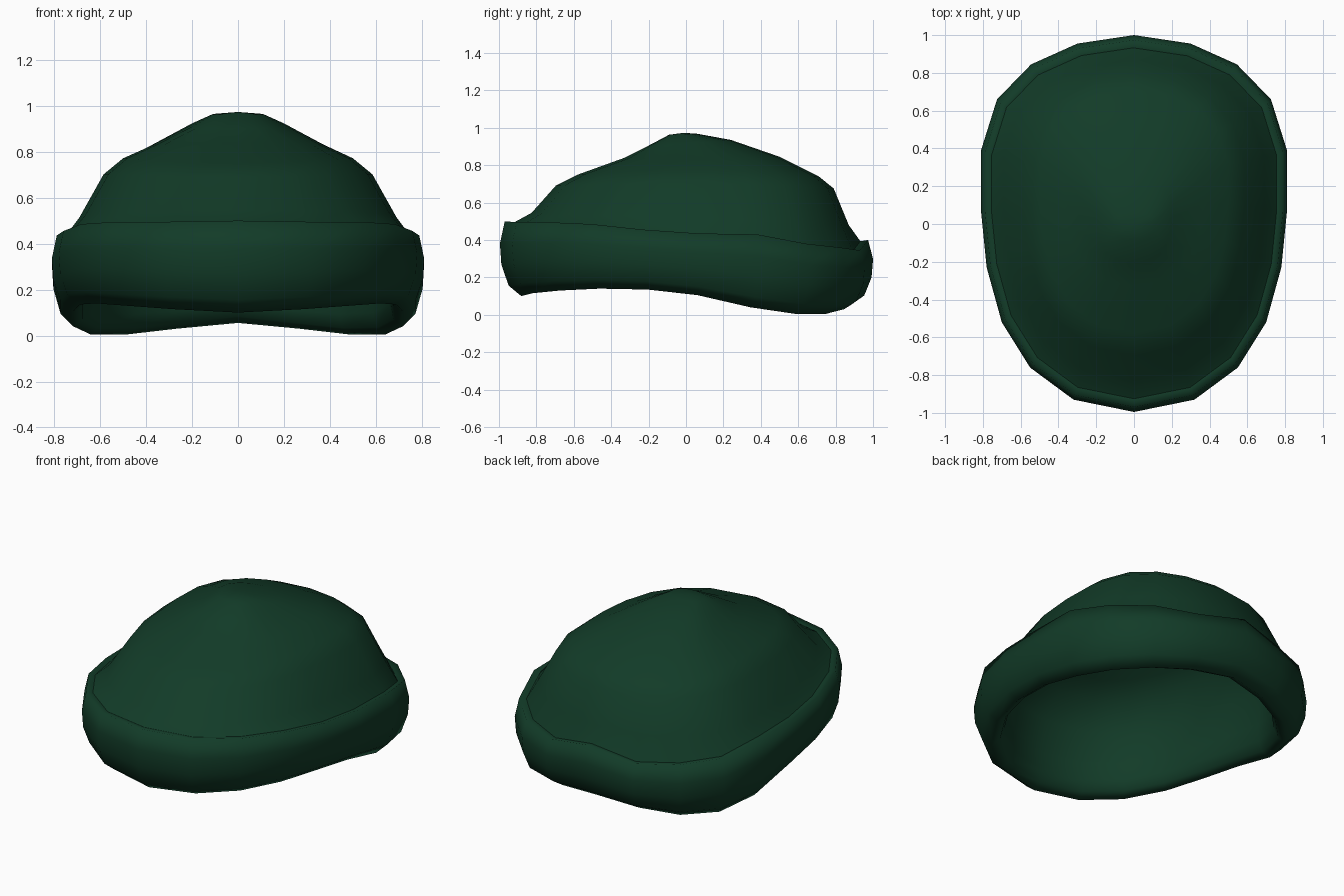
import bpy

if "Cube" in bpy.data.objects:
    bpy.data.objects.remove(bpy.data.objects["Cube"])

# One green knit colour
green = bpy.data.materials.new("dark green knit")
green.diffuse_color = (0.006, 0.044, 0.021, 1)
green.use_nodes = True
green.node_tree.nodes["Principled BSDF"].inputs["Base Color"].default_value = green.diffuse_color

# Half plan of the hat from back to front: x, y, cuff bottom z, cuff top z
HALF = [
    (0.00, 1.00, 0.055, 0.40), (0.30, 0.955, 0.03, 0.345), (0.545, 0.845, 0.005, 0.36),
    (0.725, 0.66, 0.005, 0.38), (0.81, 0.39, 0.04, 0.43), (0.81, 0.07, 0.105, 0.435),
    (0.78, -0.23, 0.135, 0.455), (0.70, -0.52, 0.14, 0.485), (0.55, -0.76, 0.13, 0.495),
    (0.32, -0.93, 0.115, 0.495), (0.00, -0.995, 0.10, 0.50)]
PLAN = HALF + [(-x, y, b, t) for x, y, b, t in HALF[-2:0:-1]]
N = len(PLAN)


def cuff_ring(scale, height):
    """Ring at a fraction of the plan size and of the cuff height."""
    return [(x * scale, y * scale, b + (t - b) * height) for x, y, b, t in PLAN]


def crown_ring(front_y, front_z, side_x, side_z, back_y, back_z, shrink=1, drop=0):
    """Ring passing through given front, side and back points."""
    ring = []
    for x, y, _, _ in PLAN:
        t = (y + 1) / 2
        z = (front_z * (t - 0.6) * (t - 1) / 0.6 + side_z * t * (1 - t) / 0.24
             + back_z * t * (t - 0.6) / 0.4)
        ring.append((side_x * x / 0.81 * shrink,
                     (front_y + (back_y - front_y) * t) * shrink, z - drop))
    return ring


def build(name, rings, tip=None, flip=False):
    """Skin a stack of rings, optionally closed to a tip."""
    verts = [v for r in rings for v in r]
    faces = []
    for k in range(len(rings) - 1):
        for i in range(N):
            j = (i + 1) % N
            faces.append((k * N + j, k * N + i, (k + 1) * N + i, (k + 1) * N + j))
    if tip:
        last = (len(rings) - 1) * N
        faces += [(last + (i + 1) % N, last + i, len(verts)) for i in range(N)]
        verts.append(tip)
    if flip:
        faces = [f[::-1] for f in faces]
    mesh = bpy.data.meshes.new(name)
    mesh.from_pydata(verts, [], faces)
    mesh.materials.append(green)
    mesh.shade_smooth()
    obj = bpy.data.objects.new(name, mesh)
    bpy.context.collection.objects.link(obj)
    return obj


# Folded cuff: inner wall, rolled bottom edge, outer wall, top lip
build("cuff", [cuff_ring(s, h) for s, h in [
    (0.81, 0.55), (0.81, 0.25), (0.835, 0.08), (0.885, 0.0), (0.953, 0.14),
    (0.992, 0.42), (1.0, 0.70), (0.974, 1.0), (0.93, 0.98)]])

# Crown dome: front y, z / side x, z / back y, z from the cuff upward
CROWN = [
    (-0.83, 0.545, 0.69, 0.51, 0.87, 0.48),
    (-0.70, 0.69, 0.585, 0.70, 0.79, 0.675),
    (-0.58, 0.75, 0.50, 0.77, 0.71, 0.74),
    (-0.33, 0.84, 0.37, 0.83, 0.50, 0.845),
    (-0.21, 0.90, 0.20, 0.92, 0.24, 0.935),
    (-0.09, 0.963, 0.11, 0.963, 0.06, 0.968)]
build("crown", [cuff_ring(0.935, 0.97)] + [crown_ring(*r) for r in CROWN],
      tip=(0, -0.01, 0.973))

# Lining inside the dome, facing inward
build("lining", [cuff_ring(0.81, 0.55)]
      + [crown_ring(*r, shrink=0.95, drop=0.03) for r in CROWN],
      tip=(0, -0.01, 0.943), flip=True)
